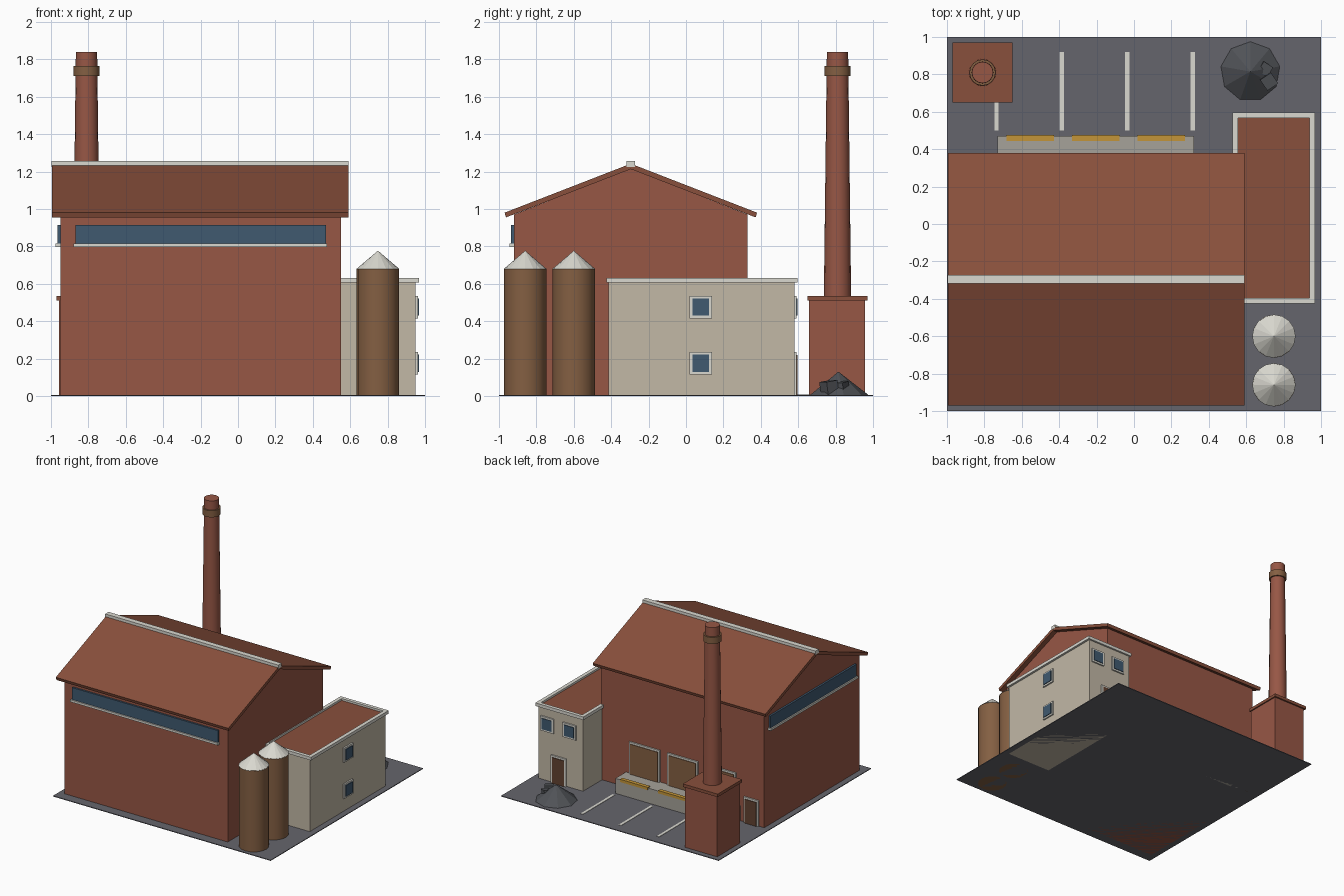
import bpy, bmesh, math
from mathutils import Matrix, Vector

if "Cube" in bpy.data.objects:
    bpy.data.objects.remove(bpy.data.objects["Cube"])


def material(name, r, g, b):
    m = bpy.data.materials.new(name)
    m.diffuse_color = (r, g, b, 1)
    m.use_nodes = True
    m.node_tree.nodes["Principled BSDF"].inputs["Base Color"].default_value = m.diffuse_color
    return m


BRICK = material("brick", 0.31, 0.095, 0.06)
ROOF = material("roof", 0.25, 0.08, 0.045)
TRIM = material("trim", 0.70, 0.69, 0.63)
PLASTER = material("plaster", 0.54, 0.48, 0.38)
GLASS = material("glass", 0.05, 0.10, 0.16)
ASPHALT = material("asphalt", 0.13, 0.13, 0.15)
RUST = material("rust", 0.23, 0.115, 0.055)
WOOD = material("door_brown", 0.12, 0.055, 0.03)
CONCRETE = material("concrete", 0.38, 0.36, 0.32)
YELLOW = material("yellow", 0.55, 0.30, 0.04)
COAL = material("coal", 0.08, 0.085, 0.095)


def finish(name, bm, mat, smooth=False):
    bmesh.ops.recalc_face_normals(bm, faces=bm.faces)
    me = bpy.data.meshes.new(name)
    bm.to_mesh(me)
    bm.free()
    me.materials.append(mat)
    ob = bpy.data.objects.new(name, me)
    bpy.context.collection.objects.link(ob)
    if smooth:
        bpy.ops.object.select_all(action='DESELECT')
        ob.select_set(True)
        bpy.context.view_layer.objects.active = ob
        bpy.ops.object.shade_smooth_by_angle(angle=math.radians(35))
    return ob


def box(name, x, y, z, mat):
    """Box from (min, max) pairs."""
    bm = bmesh.new()
    lo, hi = Vector((x[0], y[0], z[0])), Vector((x[1], y[1], z[1]))
    bmesh.ops.create_cube(bm, size=1, matrix=Matrix.Translation((lo + hi) / 2)
                          @ Matrix.Diagonal((hi - lo).to_4d()))
    return finish(name, bm, mat)


def cone(name, x, y, z, r1, r2, mat, n=16, smooth=False):
    bm = bmesh.new()
    bmesh.ops.create_cone(bm, cap_ends=True, segments=n, radius1=r1, radius2=r2, depth=z[1] - z[0],
                          matrix=Matrix.Translation((x, y, (z[0] + z[1]) / 2)))
    return finish(name, bm, mat, smooth)


def extrude_x(name, profile, x, mat):
    """Extrude a (y, z) profile along x."""
    bm = bmesh.new()
    face = bm.faces.new([bm.verts.new((x[0], py, pz)) for py, pz in profile])
    new = bmesh.ops.extrude_face_region(bm, geom=[face])["geom"]
    bmesh.ops.translate(bm, vec=(x[1] - x[0], 0, 0),
                        verts=[v for v in new if isinstance(v, bmesh.types.BMVert)])
    return finish(name, bm, mat)


def back_opening(name, x, wall, z, w, mat, b=0.015, sill=True):
    """Framed opening on a wall facing +y."""
    box(name + "_frame", (x - w / 2, x + w / 2), (wall - 0.01, wall + 0.012), z, TRIM)
    box(name, (x - w / 2 + b, x + w / 2 - b), (wall - 0.01, wall + 0.017),
        (z[0] + (b if sill else 0), z[1] - b), mat)


# Ground
box("ground", (-1, 1), (-1, 1), (0, 0.006), ASPHALT)

# Main hall with gabled walls and roof
extrude_x("hall", [(-0.92, 0), (0.33, 0), (0.33, 0.97), (-0.295, 1.215), (-0.92, 0.97)],
          (-0.95, 0.55), BRICK)
extrude_x("hall_roof", [(-0.97, 0.98), (-0.295, 1.242), (0.38, 0.98), (0.372, 0.955),
                        (-0.295, 1.213), (-0.962, 0.955)], (-0.995, 0.59), ROOF)
box("ridge_cap", (-0.998, 0.592), (-0.317, -0.273), (1.225, 1.256), TRIM)

# Strip windows with sills
box("front_strip_window", (-0.87, 0.47), (-0.935, -0.91), (0.81, 0.915), GLASS)
box("front_strip_sill", (-0.88, 0.475), (-0.945, -0.91), (0.797, 0.815), TRIM)
box("left_strip_window", (-0.966, -0.94), (-0.86, 0.27), (0.81, 0.915), GLASS)
box("left_strip_sill", (-0.976, -0.94), (-0.868, 0.278), (0.797, 0.815), TRIM)

# Loading dock, doors and plates
box("loading_dock", (-0.73, 0.32), (0.32, 0.47), (0, 0.13), CONCRETE)
for i in range(3):
    cx = -0.555 + 0.35 * i
    back_opening(f"dock_door_{i}", cx, 0.33, (0.12, 0.395), 0.28, RUST, sill=False)
    box(f"dock_plate_{i}", (cx - 0.127, cx + 0.127), (0.445, 0.477), (0.115, 0.138), YELLOW)
back_opening("hall_side_door", -0.835, 0.33, (0, 0.22), 0.135, WOOD, sill=False)

# Parking lines
for i in range(4):
    cx = -0.736 + 0.35 * i
    box(f"parking_line_{i}", (cx - 0.011, cx + 0.011), (0.5, 0.92), (0.003, 0.009), TRIM)

# Office annex with parapet
box("office", (0.54, 0.95), (-0.415, 0.58), (0, 0.61), PLASTER)
box("office_roof", (0.55, 0.945), (-0.405, 0.575), (0.60, 0.616), ROOF)
for name, x, y in [("left", (0.527, 0.557), (-0.425, 0.595)), ("right", (0.937, 0.968), (-0.425, 0.595)),
                   ("front", (0.557, 0.937), (-0.425, -0.395)), ("back", (0.557, 0.937), (0.566, 0.595))]:
    box("parapet_" + name, x, y, (0.606, 0.632), TRIM)

# Office windows and door
for i, z in enumerate((0.175, 0.475)):
    box(f"right_window_frame_{i}", (0.94, 0.962), (0.02, 0.14), (z - 0.06, z + 0.06), TRIM)
    box(f"right_window_{i}", (0.94, 0.968), (0.036, 0.124), (z - 0.046, z + 0.046), GLASS)
for i, x in enumerate((0.66, 0.865)):
    back_opening(f"back_window_{i}", x, 0.58, (0.415, 0.535), 0.12, GLASS)
back_opening("office_door", 0.76, 0.58, (0, 0.235), 0.14, WOOD, sill=False)

# Chimney
box("chimney_base", (-0.957, -0.66), (0.658, 0.957), (0, 0.515), BRICK)
box("chimney_base_cap", (-0.97, -0.65), (0.65, 0.97), (0.51, 0.535), ROOF)
cone("chimney_stack", -0.81, 0.81, (0.52, 1.84), 0.073, 0.057, BRICK, smooth=True)
cone("chimney_band", -0.81, 0.81, (1.71, 1.765), 0.07, 0.07, RUST, smooth=True)

# Silos
for i, y in enumerate((-0.6, -0.86)):
    cone(f"silo_{i}", 0.748, y, (0, 0.68), 0.114, 0.114, RUST, smooth=True)
    cone(f"silo_cap_{i}", 0.748, y, (0.678, 0.777), 0.116, 0, TRIM)

# Coal heap with loose lumps
cone("coal_heap", 0.622, 0.815, (0.002, 0.13), 0.165, 0, COAL, n=9)
for i, (x, y, s, a) in enumerate([(0.72, 0.765, 0.07, 0.6), (0.70, 0.83, 0.06, 1.0)]):
    bm = bmesh.new()
    bmesh.ops.create_cube(bm, size=s, matrix=Matrix.Translation((x, y, 0.045))
                          @ Matrix.Rotation(a, 4, 'Z') @ Matrix.Rotation(0.15, 4, 'X'))
    finish(f"coal_lump_{i}", bm, COAL)
